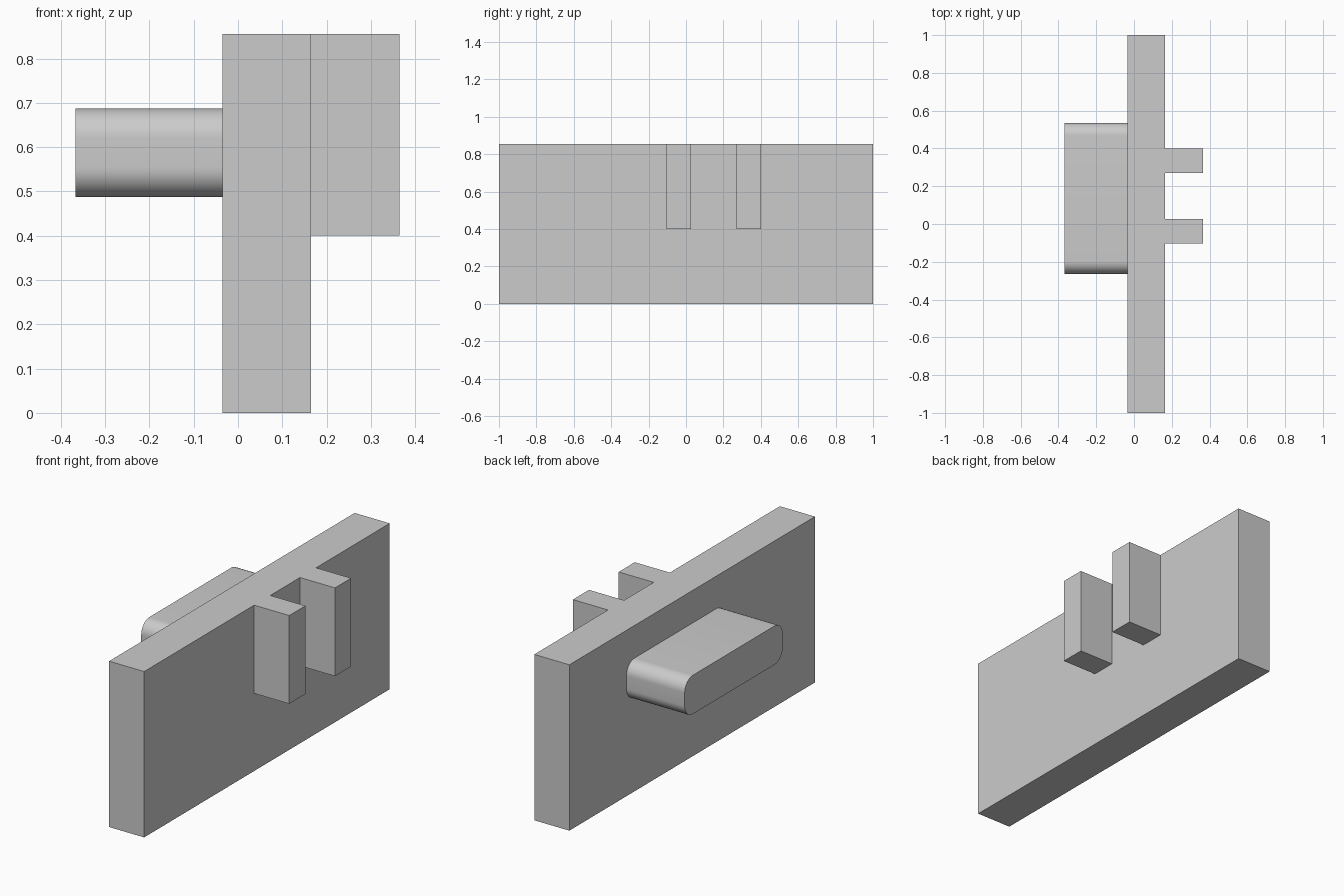
import bpy
import bmesh
import math
from mathutils import Vector

cube = bpy.data.objects.get("Cube")
if cube:
    bpy.data.objects.remove(cube, do_unlink=True)

GREY = (0.6, 0.6, 0.6, 1)
grey = bpy.data.materials.new("plain grey")
grey.use_nodes = True
grey.diffuse_color = GREY
grey.node_tree.nodes["Principled BSDF"].inputs["Base Color"].default_value = GREY


def block(name, low, high, radius=0):
    """Box between two corners; radius rounds the edges running along x."""
    low, high = Vector(low), Vector(high)
    bm = bmesh.new()
    bmesh.ops.create_cube(bm, size=1)
    bmesh.ops.scale(bm, vec=high - low, verts=bm.verts)
    bmesh.ops.translate(bm, vec=(low + high) / 2, verts=bm.verts)
    if radius:
        along_x = [e for e in bm.edges
                   if abs(e.verts[0].co.x - e.verts[1].co.x) > 0.01]
        bmesh.ops.bevel(bm, geom=along_x, offset=radius, segments=12,
                        profile=0.5, affect='EDGES')
    mesh = bpy.data.meshes.new(name)
    bm.to_mesh(mesh)
    bm.free()
    mesh.materials.append(grey)
    obj = bpy.data.objects.new(name, mesh)
    bpy.context.collection.objects.link(obj)
    return obj


BACK, FACE, TOP = -0.035, 0.165, 0.855

# Upright plate
block("plate", (BACK, -1, 0), (FACE, 1, TOP))

# Pair of prongs flush with the top of the plate
for name, y in (("front_prong", -0.104), ("rear_prong", 0.269)):
    block(name, (FACE, y, 0.4), (0.365, y + 0.131, TOP))

# Rounded boss on the opposite side
boss = block("rounded_boss", (-0.367, -0.264, 0.487), (BACK, 0.535, 0.687), 0.067)
bpy.ops.object.select_all(action='DESELECT')
boss.select_set(True)
bpy.context.view_layer.objects.active = boss
bpy.ops.object.shade_smooth_by_angle(angle=math.radians(30))
